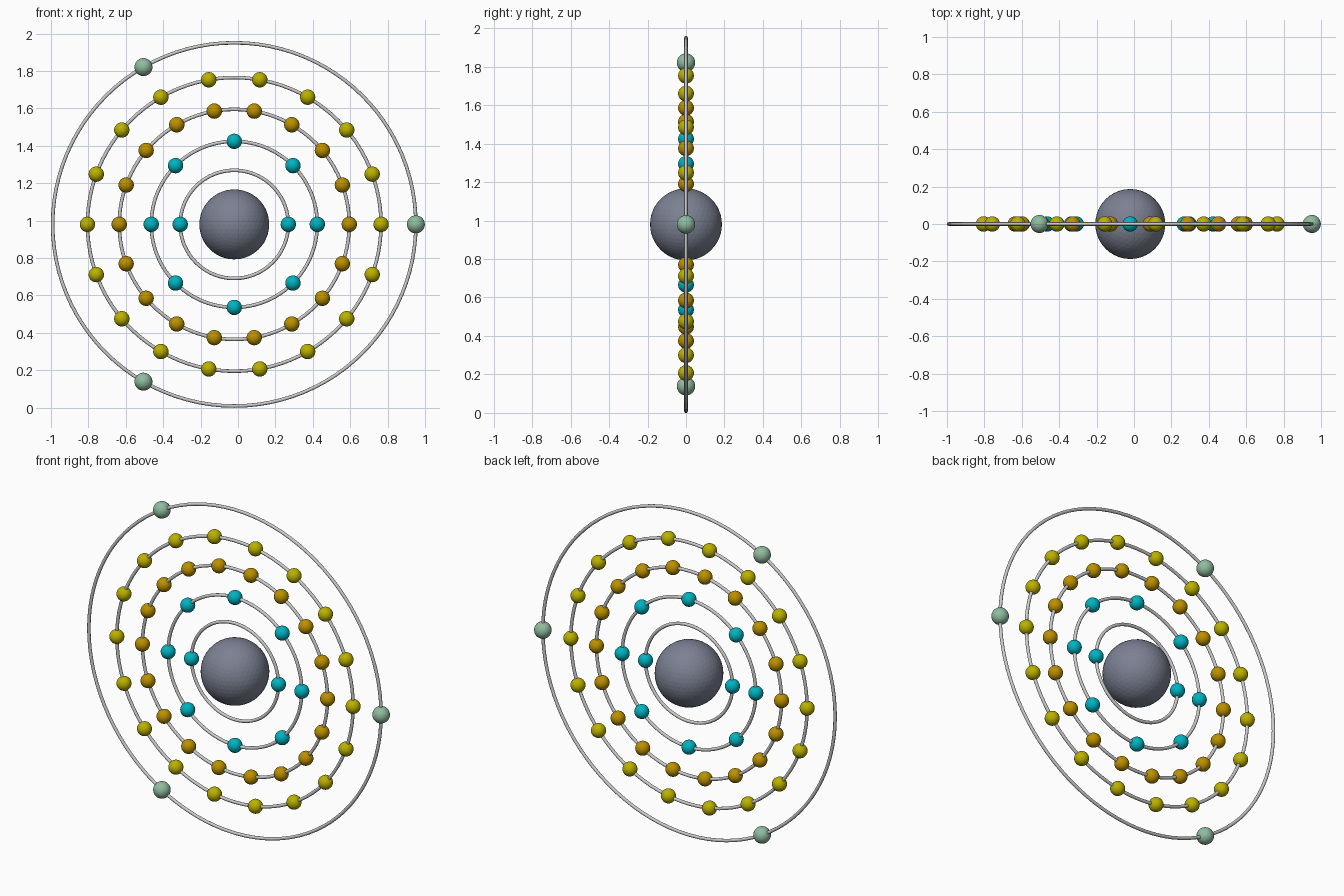
import bpy
from math import cos, sin, pi

if "Cube" in bpy.data.objects:
    bpy.data.objects.remove(bpy.data.objects["Cube"])

CX, CZ = -0.02, 0.98      # atom centre
TUBE = 0.0095             # ring wire radius


def material(name, rgb):
    m = bpy.data.materials.new(name)
    m.diffuse_color = (*rgb, 1)
    m.use_nodes = True
    m.node_tree.nodes["Principled BSDF"].inputs["Base Color"].default_value = m.diffuse_color
    return m


def finish(name, mat=None):
    ob = bpy.context.object
    ob.name = name
    if mat:
        ob.data.materials.append(mat)
    return ob


cyan = material("cyan", (0.0, 0.45, 0.53))
amber = material("amber", (0.5, 0.28, 0.0))
yellow = material("yellow", (0.5, 0.44, 0.0))
green = material("pale_green", (0.28, 0.5, 0.35))
slate = material("slate", (0.2, 0.22, 0.29))

# Nucleus: finely faceted ball
bpy.ops.mesh.primitive_ico_sphere_add(subdivisions=4, radius=0.187, location=(CX, 0, CZ))
finish("nucleus", slate)

# Shells: ring radius, electron count, electron radius, colour
shells = [
    (0.289, 2, 0.041, cyan),
    (0.444, 8, 0.041, cyan),
    (0.615, 18, 0.041, amber),
    (0.785, 18, 0.041, yellow),
    (0.971, 3, 0.048, green),
]

for i, (R, count, r, mat) in enumerate(shells, 1):
    # Ring standing upright in the xz plane
    bpy.ops.mesh.primitive_torus_add(
        major_radius=R, minor_radius=TUBE, major_segments=96, minor_segments=12,
        location=(CX, 0, CZ), rotation=(pi / 2, 0, 0))
    finish(f"shell_ring_{i}")
    bpy.ops.object.shade_smooth()

    # Electrons evenly spaced on the ring, sharing one mesh
    bpy.ops.mesh.primitive_uv_sphere_add(segments=32, ring_count=16, radius=r,
                                         location=(CX + R, 0, CZ))
    first = finish(f"electron_{i}_1", mat)
    bpy.ops.object.shade_smooth()
    for k in range(1, count):
        a = 2 * pi * k / count
        ob = bpy.data.objects.new(f"electron_{i}_{k + 1}", first.data)
        ob.location = (CX + R * cos(a), 0, CZ + R * sin(a))
        bpy.context.collection.objects.link(ob)
